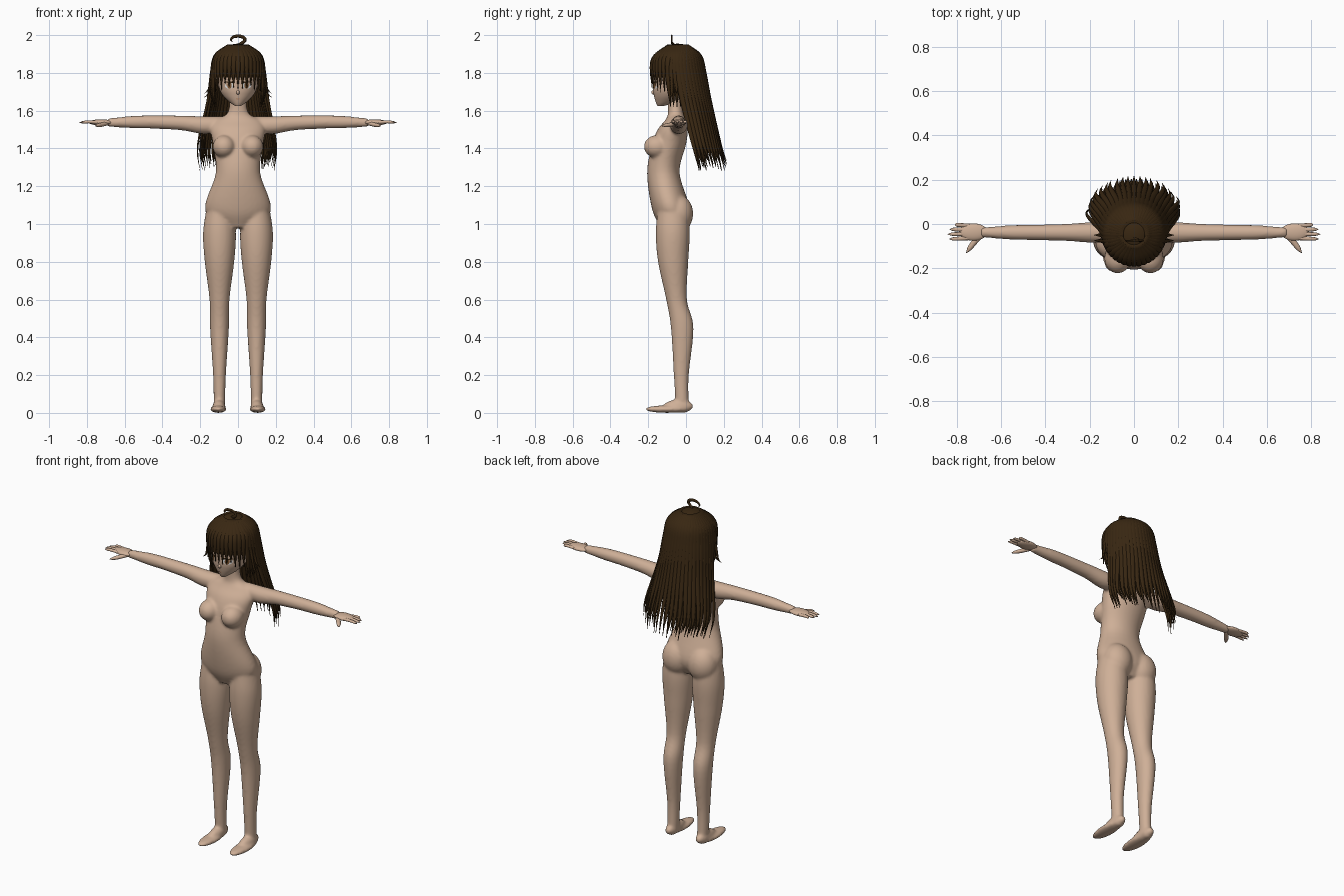
import bpy, bmesh, math, random
from mathutils import Vector, Matrix

random.seed(4)
if "Cube" in bpy.data.objects:
    bpy.data.objects.remove(bpy.data.objects["Cube"])


def material(name, *rgb):
    mat = bpy.data.materials.new(name)
    mat.use_nodes = True
    mat.diffuse_color = (*rgb, 1)
    shader = next(node for node in mat.node_tree.nodes if node.type == "BSDF_PRINCIPLED")
    shader.inputs["Base Color"].default_value = (*rgb, 1)
    return mat


skin = material("skin", .62, .43, .31)
brown = material("dark_brown_hair", .04, .02, .006)
white = material("eye_white", .7, .7, .7)
iris = material("brown_iris", .2, .09, .03)
lip = material("lip", .4, .2, .1)


def finish(bm, name, mat, mirror=False):
    bmesh.ops.recalc_face_normals(bm, faces=bm.faces)
    mesh = bpy.data.meshes.new(name)
    bm.to_mesh(mesh)
    bm.free()
    mesh.materials.append(mat)
    for polygon in mesh.polygons:
        polygon.use_smooth = True
    ob = bpy.data.objects.new(name, mesh)
    bpy.context.collection.objects.link(ob)
    if mirror:
        ob.modifiers.new("mirror", "MIRROR").use_mirror_merge = False
    return ob


def spline(points, steps):
    """Catmull-Rom curve through points with any number of components."""
    pts = [Vector(point) for point in points]
    pts = [pts[0] * 2 - pts[1], *pts, pts[-1] * 2 - pts[-2]]
    curve = []
    for before, start, end, after in zip(pts, pts[1:], pts[2:], pts[3:]):
        leave, arrive = (end - before) / 2, (after - start) / 2
        for step in range(steps):
            t = step / steps
            ease = t * t * (3 - 2 * t)
            curve.append(start + (end - start) * ease
                         + leave * (t * (1 - t) ** 2) - arrive * (t * t * (1 - t)))
    return curve + [pts[-2]]


def circle(sides):
    angles = [math.tau * side / sides for side in range(sides)]
    return [(math.cos(angle), math.sin(angle)) for angle in angles]


def bridge(bm, outlines):
    """Closed tube through a list of outlines."""
    rings = [[bm.verts.new(point) for point in outline] for outline in outlines]
    for low, high in zip(rings, rings[1:]):
        for i in range(len(low)):
            bm.faces.new((low[i - 1], low[i], high[i], high[i - 1]))
    bm.faces.new(rings[0])
    bm.faces.new(rings[-1])


def column(bm, x, sections):
    """Upright form; each section is height, centre y, half width, half depth."""
    bridge(bm, [[(x + width * c, y + depth * s, z) for c, s in circle(32)]
                for z, y, width, depth in spline(sections, 6)])


def sweep(bm, points, width, thick, out, power=3, sides=6):
    """Flattened tapering tube whose broad side faces out."""
    path = spline(points, 5)
    last = len(path) - 1
    outlines = []
    for i, point in enumerate(path):
        along = (path[min(i + 1, last)] - path[max(i - 1, 0)]).normalized()
        side = along.cross(Vector(out)).normalized()
        up = side.cross(along)
        taper = max(.1, 1 - (i / last) ** power)
        outlines.append([point + (side * width * c + up * thick * s) * taper
                         for c, s in circle(sides)])
    bridge(bm, outlines)


def ball(bm, centre, size):
    bmesh.ops.create_uvsphere(bm, u_segments=32, v_segments=20, radius=1,
                              matrix=Matrix.LocRotScale(Vector(centre), None, Vector(size)))


# Body: overlapping volumes fused into one smooth surface
bm = bmesh.new()
torso = [(.98, -.075, .08, .06), (1.08, -.08, .175, .1), (1.27, -.12, .118, .086),
         (1.42, -.09, .133, .09), (1.5, -.07, .145, .08), (1.55, -.055, .12, .055),
         (1.59, -.055, .055, .04), (1.7, -.06, .042, .04)]
leg = [(1.08, -.07, .07, .08), (.95, -.07, .087, .09), (.8, -.068, .078, .08),
       (.6, -.05, .053, .055), (.45, -.02, .05, .06), (.2, -.025, .034, .04),
       (.04, -.02, .03, .035)]
column(bm, 0, torso)
column(bm, .098, leg)

# Arms, held straight out, swell at the shoulder and forearm
arm = [(.08, 1.53, .04), (.18, 1.523, .047), (.3, 1.535, .039), (.45, 1.54, .035),
       (.55, 1.54, .033), (.64, 1.538, .026), (.69, 1.537, .022)]
bridge(bm, [[(x, -.038 + radius * c, z + radius * s) for c, s in circle(24)]
            for x, z, radius in spline(arm, 6)])

# Feet, chest and hips
ball(bm, (.104, -.1, .02), (.043, .118, .02))
ball(bm, (.1, -.04, .035), (.034, .08, .035))
ball(bm, (.1, -.005, .03), (.03, .025, .03))
ball(bm, (.074, -.155, 1.41), (.06, .068, .06))
ball(bm, (.084, -.042, 1.055), (.085, .08, .1))
body = finish(bm, "body", skin, mirror=True)
fuse = body.modifiers.new("fuse", "REMESH")
fuse.mode, fuse.voxel_size, fuse.use_smooth_shade = "VOXEL", .008, True
soften = body.modifiers.new("soften", "SMOOTH")
soften.factor, soften.iterations = .5, 8

# Hands: flat palm, four fingers and a thumb
bm = bmesh.new()
ball(bm, (.725, -.036, 1.538), (.065, .039, .016))
for finger in range(4):
    root, tip = -.007 - .019 * finger, -.002 - .022 * finger
    reach = .84 - .008 * (finger - 2) ** 2
    sweep(bm, [(.74, root, 1.538), (.79, (root + tip) / 2, 1.541), (reach, tip, 1.537)],
          .009, .008, out=(0, 0, 1), power=8, sides=10)
sweep(bm, [(.69, -.048, 1.534), (.725, -.088, 1.525), (.756, -.13, 1.52)],
      .013, .011, out=(0, 0, 1), power=6, sides=10)
finish(bm, "hands", skin, mirror=True)

# Head: pointed chin, round skull, small nose
bm = bmesh.new()
column(bm, 0, [(1.624, -.135, .014, .015), (1.645, -.105, .045, .055), (1.68, -.084, .08, .086),
               (1.72, -.07, .1, .105), (1.8, -.05, .112, .12), (1.92, -.04, .06, .07)])
ball(bm, (0, -.17, 1.697), (.009, .014, .012))
finish(bm, "head", skin)


def face_plate(name, mat, x, z, width, height, lift):
    """Thin oval that follows the curve of the face."""
    bm = bmesh.new()
    outline = []
    for c, s in circle(20):
        across = x + width * c
        front = -.066 - .109 * math.sqrt(1 - (across / .103) ** 2)
        outline.append(bm.verts.new((across, front - lift, z + height * s)))
    bm.faces.new(outline)
    finish(bm, name, mat, mirror=x > 0)


face_plate("eye_whites", white, .046, 1.733, .024, .017, lift=.002)
face_plate("irises", iris, .045, 1.733, .012, .016, lift=.004)
face_plate("upper_lashes", brown, .047, 1.75, .027, .005, lift=.005)
face_plate("mouth", lip, 0, 1.662, .014, .002, lift=-.006)

# Hair cap: the upper part of a ball
bm = bmesh.new()
ball(bm, (0, -.045, 1.8), (.135, .143, .155))
below = [vert for vert in bm.verts if vert.co.z < 1.77]
bmesh.ops.delete(bm, geom=below, context="VERTS")
finish(bm, "hair_cap", brown)


def lock(bm, angle, stations, width, scale=1):
    """Strand from the crown; each station is radius, centre y, height."""
    c, s = math.cos(angle), math.sin(angle)
    crown = [(.05, -.042, 1.943), (.12, -.045, 1.89)]
    points = [(radius * c * scale, y + min(radius, .145) * s * scale, z)
              for radius, y, z in crown + stations]
    sweep(bm, points, width, width / 2, out=(c, s, .15))


# Long back hair in two layers, fanning out toward the tips
bm = bmesh.new()
strands = 25
for layer in range(2):
    for strand in range(strands - layer):
        angle = math.pi * (strand + layer / 2) / (strands - 1)
        tip = random.uniform(1.28, 1.34)
        fan = random.uniform(.2, .22)
        lock(bm, angle, [(.14, -.04, 1.8), (.16, -.015, 1.65), (fan, .04, 1.42),
                         (fan - .01, .07, tip)], width=.021, scale=1 - layer * .08)
finish(bm, "back_hair", brown)

# Fringe, longer toward the temples
bm = bmesh.new()
strands = 15
for strand in range(strands):
    angle = math.radians(-158 + 136 * strand / (strands - 1))
    tip = 1.735 - .05 * abs(math.cos(angle)) ** 3 + random.uniform(-.02, .015)
    lock(bm, angle, [(.14, -.046, 1.83), (.14, -.04, tip)], width=.02)
finish(bm, "fringe", brown)

# Side locks and flicked wisps
bm = bmesh.new()
for strand in range(4):
    angle = math.radians(8 * strand - 24)
    lock(bm, angle, [(.14, -.04, 1.8), (.143, -.03, 1.7), (.125, -.03, 1.62)], width=.019)
for wisp in range(2):
    y, z = -.075 + wisp * .025, 1.67 + wisp * .02
    sweep(bm, [(.132, y, 1.82), (.148, y, 1.74), (.158, y, z + .02), (.18, y, z)],
          .01, .006, out=(1, 0, .2))
finish(bm, "side_locks", brown, mirror=True)

# Curled loop of hair on the crown
bm = bmesh.new()
loop = [(0, -.06, 1.945)]
for turn in range(7):
    angle = math.radians(turn * 45 - 50)
    loop.append((.037 * math.cos(angle), -.075, 1.975 + .02 * math.sin(angle)))
sweep(bm, loop, .009, .005, out=(0, 1, 0), power=6)
finish(bm, "crown_curl", brown)
